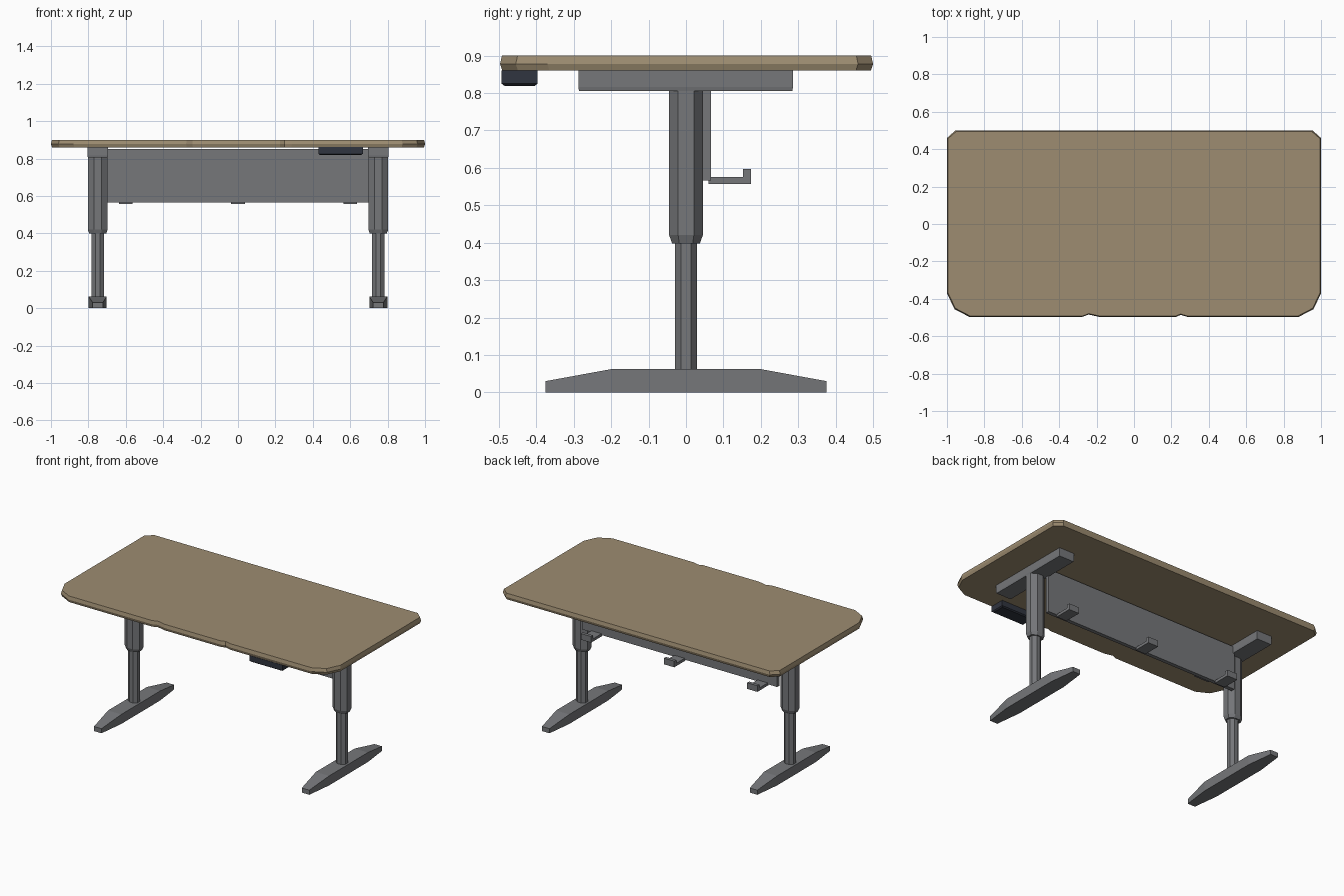
import bpy, bmesh

if "Cube" in bpy.data.objects:
    bpy.data.objects.remove(bpy.data.objects["Cube"])


def material(name, col):
    m = bpy.data.materials.new(name)
    m.diffuse_color = (*col, 1)
    m.use_nodes = True
    m.node_tree.nodes["Principled BSDF"].inputs["Base Color"].default_value = m.diffuse_color
    return m


WOOD = material("wood", (0.34, 0.265, 0.165))
METAL = material("grey_metal", (0.18, 0.185, 0.195))
DARK = material("dark_plastic", (0.03, 0.035, 0.05))


def loft(name, rings, mat):
    """Skin a list of equal-length point rings and cap both ends."""
    bm = bmesh.new()
    vs = [[bm.verts.new(p) for p in r] for r in rings]
    n = len(rings[0])
    for a, b in zip(vs, vs[1:]):
        for i in range(n):
            j = (i + 1) % n
            bm.faces.new((a[i], a[j], b[j], b[i]))
    bm.faces.new(vs[0])
    bm.faces.new(vs[-1])
    bmesh.ops.recalc_face_normals(bm, faces=bm.faces)
    me = bpy.data.meshes.new(name)
    bm.to_mesh(me)
    bm.free()
    me.materials.append(mat)
    ob = bpy.data.objects.new(name, me)
    bpy.context.collection.objects.link(ob)
    return ob


def rect(x0, x1, y0, y1, z, inset=0.0):
    return [(x0 + inset, y0 + inset, z), (x1 - inset, y0 + inset, z),
            (x1 - inset, y1 - inset, z), (x0 + inset, y1 - inset, z)]


def box(name, x0, x1, y0, y1, z0, z1, mat):
    return loft(name, [rect(x0, x1, y0, y1, z0), rect(x0, x1, y0, y1, z1)], mat)


def octagon(cx, hx, hy, flat, z):
    pts = [(hx, -flat), (hx, flat), (flat, hy), (-flat, hy),
           (-hx, flat), (-hx, -flat), (-flat, -hy), (flat, -hy)]
    return [(cx + x, y, z) for x, y in pts]


# Tabletop: clipped corners, two shallow front notches, pointed edge
outline = [(-1, -0.37), (-0.96, -0.455), (-0.88, -0.497), (-0.277, -0.497),
           (-0.243, -0.484), (-0.184, -0.497), (0.225, -0.497), (0.249, -0.486),
           (0.288, -0.497), (0.88, -0.497), (0.96, -0.455), (1, -0.37),
           (1, 0.46), (0.955, 0.5), (-0.955, 0.5), (-1, 0.46)]
loft("tabletop", [[(x * sx, y * sy, z) for x, y in outline]
                  for z, sx, sy in ((0.86, 0.994, 0.988), (0.878, 1, 1), (0.90, 0.995, 0.99))], WOOD)

for side, s in (("left", -1), ("right", 1)):
    cx = 0.75 * s
    # Foot, tapering in height and width toward both ends
    loft(side + "_foot", [[(cx - w, y, 0), (cx + w, y, 0), (cx + w, y, h), (cx - w, y, h)]
                          for y, w, h in ((-0.375, 0.027, 0.03), (-0.2, 0.048, 0.062),
                                          (0.2, 0.048, 0.062), (0.375, 0.027, 0.03))], METAL)
    # Telescoping column
    loft(side + "_lower_column", [octagon(cx, 0.034, 0.03, 0.013, z) for z in (0.06, 0.41)], METAL)
    loft(side + "_upper_column", [octagon(cx, 0.045, 0.037, 0.018, 0.398),
                                  octagon(cx, 0.053, 0.045, 0.021, 0.42),
                                  octagon(cx, 0.053, 0.045, 0.021, 0.812)], METAL)
    # Arm under the tabletop
    loft(side + "_support_arm", [rect(cx - 0.055, cx + 0.055, -0.288, 0.286, 0.806, 0.002),
                                 rect(cx - 0.055, cx + 0.055, -0.288, 0.286, 0.816),
                                 rect(cx - 0.055, cx + 0.055, -0.288, 0.286, 0.861)], METAL)

# Rear privacy panel
box("privacy_panel", -0.705, 0.705, 0.042, 0.067, 0.566, 0.85, METAL)

# Three cable hooks behind the panel
hook = [(0.06, 0.557), (0.174, 0.557), (0.174, 0.597), (0.153, 0.597), (0.153, 0.575), (0.06, 0.575)]
for i, x in enumerate((-0.6, 0, 0.6)):
    loft(f"cable_hook_{i + 1}", [[(x + d, y, z) for y, z in hook] for d in (-0.037, 0.037)], METAL)

# Height control box
loft("control_box", [rect(0.43, 0.667, -0.493, -0.397, 0.819, 0.008),
                     rect(0.43, 0.667, -0.493, -0.397, 0.825),
                     rect(0.43, 0.667, -0.493, -0.397, 0.861)], DARK)
